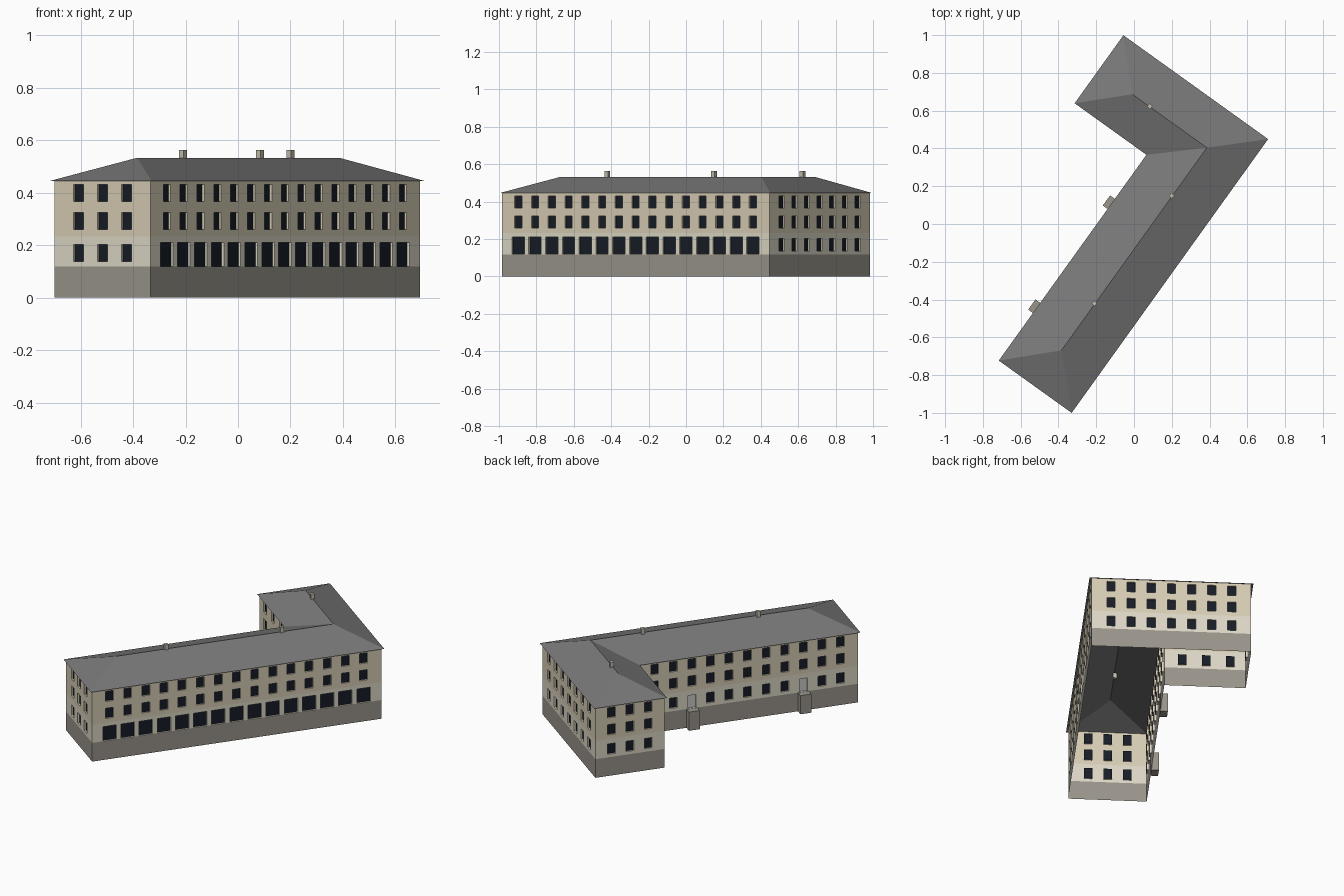
import bpy, bmesh
from mathutils import Vector, Matrix

if "Cube" in bpy.data.objects:
    bpy.data.objects.remove(bpy.data.objects["Cube"])

# Local plan frame: u runs along the long wing, v across it
ORIGIN = Vector((-0.33, -1.0, 0))
U = Vector((0.583, 0.8125, 0)).normalized()
V = Vector((-U.y, U.x, 0))
IN = 0.012        # eaves overhang
RECESS = 0.010    # window depth


def P(u, v, z=0.0):
    return ORIGIN + U * u + V * v + Vector((0, 0, z))


def material(name, rgb):
    m = bpy.data.materials.new(name)
    m.diffuse_color = (*rgb, 1)
    m.use_nodes = True
    m.node_tree.nodes["Principled BSDF"].inputs["Base Color"].default_value = m.diffuse_color
    return m


class Part:
    """Collects faces for one named object."""
    def __init__(self, name, rgb):
        self.name, self.bm, self.mat = name, bmesh.new(), material(name, rgb)

    def face(self, *pts):
        self.bm.faces.new([self.bm.verts.new(p) for p in pts])

    def box(self, u, v, z0, z1, su, sv):
        m = Matrix((U * su, V * sv, Vector((0, 0, z1 - z0)))).transposed().to_4x4()
        m.translation = P(u, v, (z0 + z1) / 2)
        bmesh.ops.create_cube(self.bm, size=1, matrix=m)

    def finish(self):
        bmesh.ops.remove_doubles(self.bm, verts=self.bm.verts, dist=1e-5)
        me = bpy.data.meshes.new(self.name)
        self.bm.to_mesh(me)
        self.bm.free()
        me.materials.append(self.mat)
        bpy.context.collection.objects.link(bpy.data.objects.new(self.name, me))


plinth = Part("plinth", (0.32, 0.30, 0.26))
ground = Part("ground_floor_walls", (0.72, 0.68, 0.56))
upper = Part("upper_floor_walls", (0.68, 0.61, 0.46))
panes = Part("window_panes", (0.008, 0.012, 0.02))
doors = Part("doors", (0.95, 0.95, 0.95))
roof = Part("roof", (0.19, 0.19, 0.19))
chimneys = Part("chimneys", (0.55, 0.51, 0.42))
steps = Part("entrance_steps", (0.32, 0.30, 0.26))


def wall_band(part, a, b, z0, z1, openings):
    """Wall strip from a to b; openings = (centre, width, bottom, top, filling)."""
    d = (b - a).normalized()
    inward = Vector((-d.y, d.x, 0)) * RECESS

    def pt(s, z, deep=False):
        return a + d * s + Vector((0, 0, z)) + (inward if deep else Vector())

    def quad(s0, s1, lo, hi):
        part.face(pt(s0, lo), pt(s1, lo), pt(s1, hi), pt(s0, hi))

    s = 0
    for c, w, lo, hi, fill in openings:
        l, r = c - w / 2, c + w / 2
        quad(s, l, z0, z1)
        quad(l, r, z0, lo)
        quad(l, r, hi, z1)
        ring = [(l, lo), (r, lo), (r, hi), (l, hi)]
        for i in range(4):
            p, q = ring[i], ring[(i + 1) % 4]
            part.face(pt(*p), pt(*q), pt(*q, True), pt(*p, True))
        fill.face(*[pt(*p, True) for p in ring])
        s = r
    quad(s, (b - a).length, z0, z1)


def row(n, first, step):
    return [first + i * step for i in range(n)]


# Wall corners, counter-clockwise in the local frame
LU, WV, SV, WU = 1.784, 0.943, 0.475, 1.341
corners = [P(IN, IN), P(LU - IN, IN), P(LU - IN, WV - IN),
           P(WU + IN, WV - IN), P(WU + IN, SV - IN), P(IN, SV - IN)]
centres = [row(15, 0.106, 0.1103),   # long street side
           row(7, 0.112, 0.116),     # outer side of short wing
           row(3, 0.0975, 0.112),    # end of short wing
           row(3, 0.09, 0.138),      # courtyard side of short wing
           row(11, 0.105, 0.113),    # courtyard side of long wing
           row(3, 0.1125, 0.1125)]   # end of long wing
DOORS = (2, 8)                       # counted from the far end of the long wing

for k, cs in enumerate(centres):
    a, b = corners[k], corners[(k + 1) % 6]
    if k == 4:                       # this wall is measured from its far end
        cs = sorted((b - a).length - c for c in cs)
    wall_band(plinth, a, b, 0, 0.118, [])
    low = []
    for i, c in enumerate(cs):
        if k == 0:
            low.append((c, 0.082, 0.119, 0.210, panes))
        elif k == 4 and len(cs) - 1 - i in DOORS:
            low.append((c, 0.048, 0.119, 0.202, doors))
        else:
            low.append((c, 0.048, 0.137, 0.202, panes))
    wall_band(ground, a, b, 0.118, 0.233, low)
    for z0, z1, lo, hi in ((0.233, 0.345, 0.260, 0.324), (0.345, 0.448, 0.367, 0.431)):
        wall_band(upper, a, b, z0, z1, [(c, 0.048, lo, hi, panes) for c in cs])

# Hipped L-shaped roof
ZE, ZR, H = 0.445, 0.533, 0.237
C, B, A = P(0, 0, ZE), P(LU, 0, ZE), P(LU, WV, ZE)
F, E, D = P(WU, WV, ZE), P(WU, SV, ZE), P(0, SV, ZE)
R1, R2, R3 = P(H, H, ZR), P(1.558, H, ZR), P(1.558, WV - 0.221, ZR)
for f in ((C, B, R2, R1), (B, A, R3, R2), (A, F, R3), (F, E, R2, R3), (E, D, R1, R2), (D, C, R1)):
    roof.face(*f)

# Chimneys on the ridges
for u, v in ((0.541, 0.240), (1.243, 0.240), (1.560, 0.61)):
    chimneys.box(u, v, 0.50, 0.563, 0.022, 0.022)

# Entrance blocks below the doors
for i in DOORS:
    steps.box(IN + centres[4][i], 0.484, 0, 0.118, 0.066, 0.044)

for part in (plinth, ground, upper, panes, doors, roof, chimneys, steps):
    part.finish()
